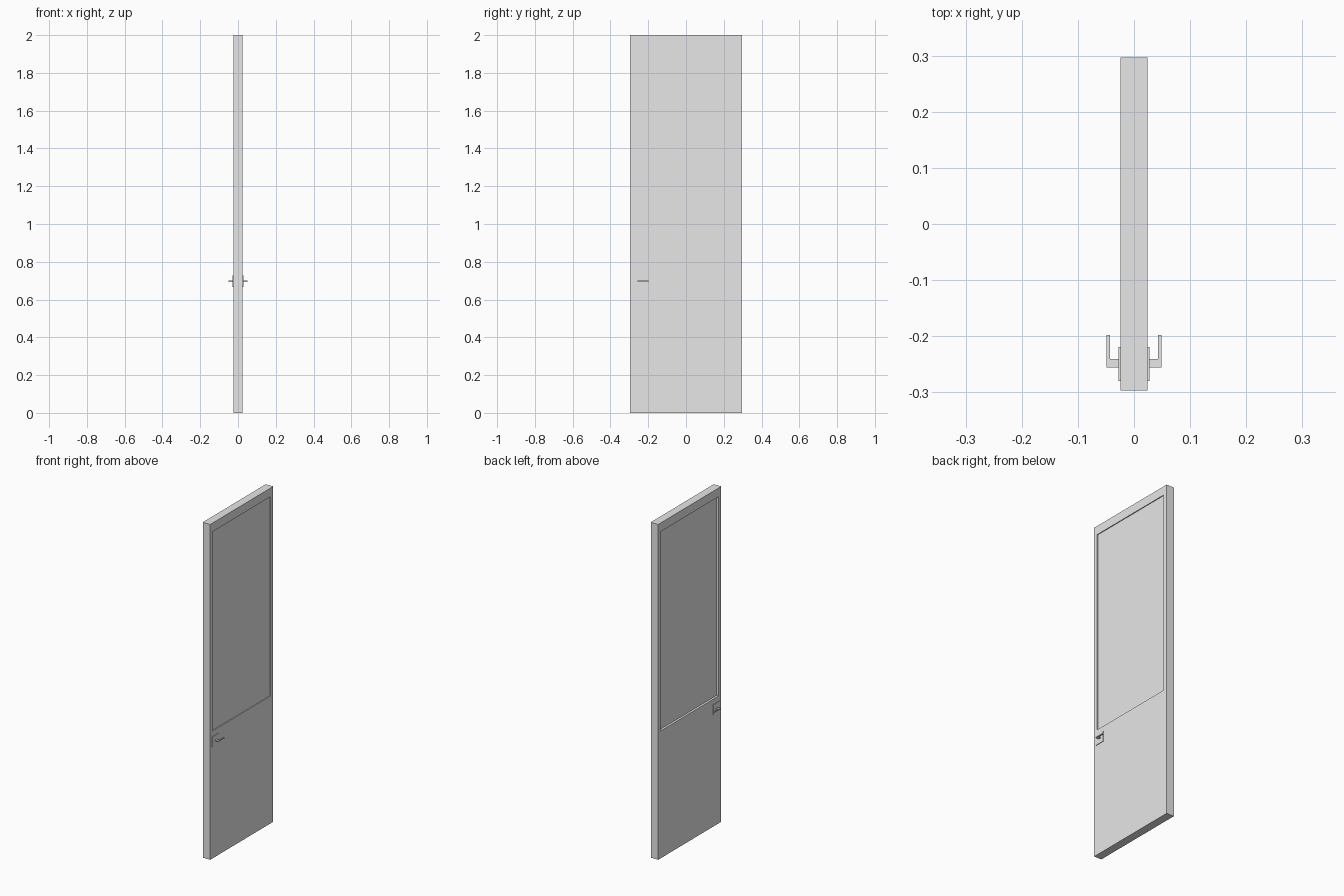
import bpy
import bmesh
from mathutils import Vector

cube = bpy.data.objects.get("Cube")
if cube:
    bpy.data.objects.remove(cube, do_unlink=True)

# One plain grey for everything
grey = bpy.data.materials.new("plain_grey")
grey.use_nodes = True
COLOUR = (0.8, 0.8, 0.8, 1.0)
grey.diffuse_color = COLOUR
grey.node_tree.nodes["Principled BSDF"].inputs["Base Color"].default_value = COLOUR

HALF_THICK, HALF_WIDTH, HEIGHT = 0.0245, 0.297, 2.0


def add_box(bm, low, high):
    low, high = Vector(low), Vector(high)
    verts = bmesh.ops.create_cube(bm, size=1)["verts"]
    bmesh.ops.scale(bm, vec=high - low, verts=verts)
    bmesh.ops.translate(bm, vec=(low + high) / 2, verts=verts)


def finish(bm, name):
    bmesh.ops.recalc_face_normals(bm, faces=bm.faces)
    mesh = bpy.data.meshes.new(name)
    bm.to_mesh(mesh)
    bm.free()
    mesh.materials.append(grey)
    obj = bpy.data.objects.new(name, mesh)
    bpy.context.collection.objects.link(obj)
    return obj


def recess_window(bm, side, depth):
    """Cut the sunken window rectangle into one broad face of the slab."""
    face = next(f for f in bm.faces if f.normal.x * side > 0.9)
    bmesh.ops.inset_region(bm, faces=[face], thickness=0.02)
    for v in face.verts:
        v.co.y = 0.273 if v.co.y > 0 else -0.273
        v.co.z = 1.948 if v.co.z > HEIGHT / 2 else 0.76
    pane = bmesh.ops.extrude_discrete_faces(bm, faces=[face])["faces"][0]
    bmesh.ops.translate(bm, vec=(-side * depth, 0, 0), verts=pane.verts)


# Door slab, with the window set closer to one side
bm = bmesh.new()
add_box(bm, (-HALF_THICK, -HALF_WIDTH, 0), (HALF_THICK, HALF_WIDTH, HEIGHT))
bm.normal_update()
recess_window(bm, 1, 0.005)
recess_window(bm, -1, 0.013)
finish(bm, "door_slab")

# Handles: square back plate, and an L-shaped lever on each side
for side, label in ((1, "left"), (-1, "right")):
    bm = bmesh.new()
    add_box(bm, (HALF_THICK - 0.002, -0.28, 0.667), (0.028, -0.219, 0.728))
    bmesh.ops.scale(bm, vec=(side, 1, 1), verts=bm.verts)
    finish(bm, f"{label}_handle_plate")

    bm = bmesh.new()
    outline = [(0.027, -0.256), (0.049, -0.256), (0.049, -0.198),
               (0.043, -0.198), (0.043, -0.241), (0.027, -0.241)]
    profile = bm.faces.new([bm.verts.new((side * x, y, 0.694)) for x, y in outline])
    top = bmesh.ops.extrude_face_region(bm, geom=[profile])["geom"]
    bmesh.ops.translate(bm, vec=(0, 0, 0.006),
                        verts=[g for g in top if isinstance(g, bmesh.types.BMVert)])
    finish(bm, f"{label}_handle_lever")
